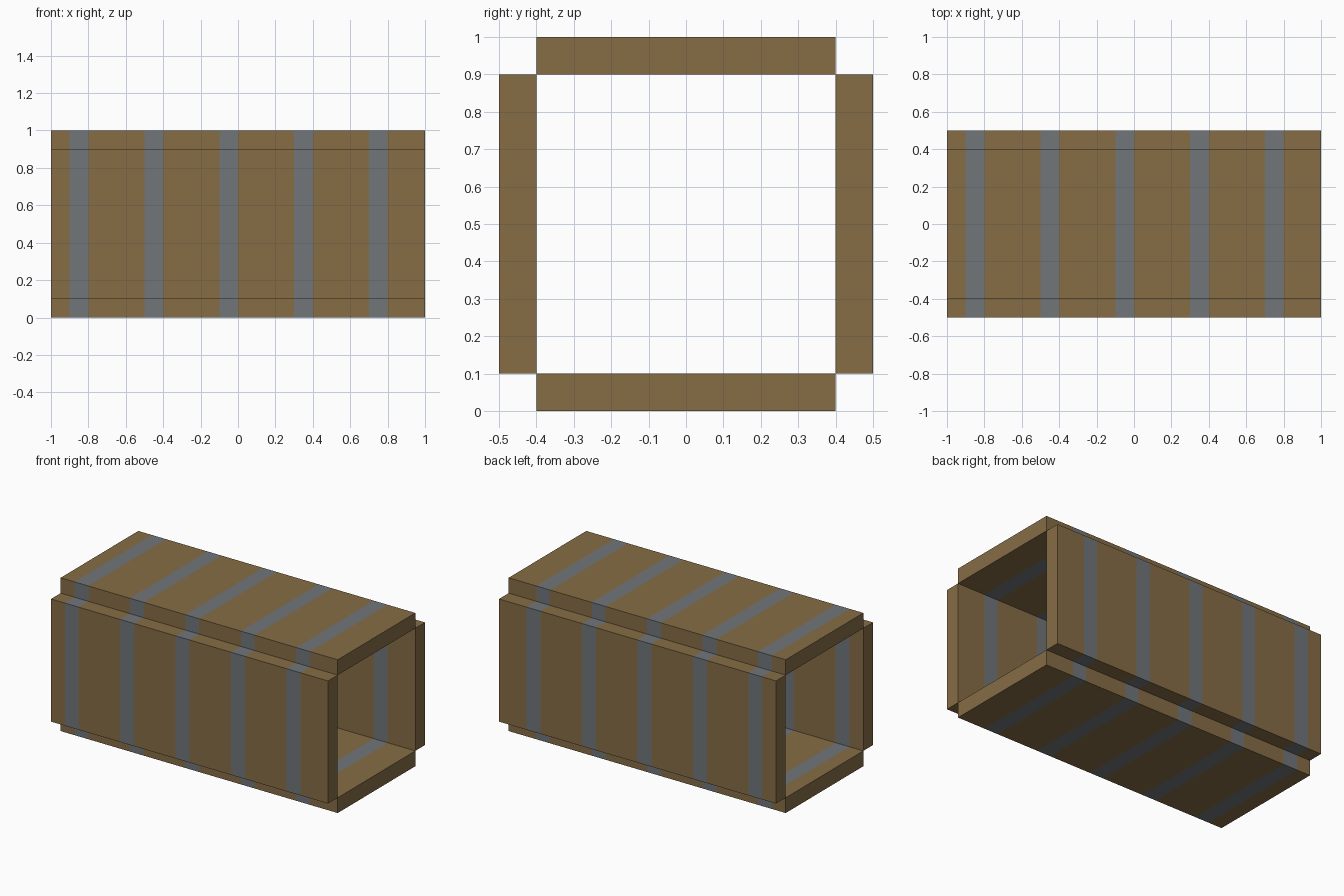
import bpy
import bmesh
from mathutils import Matrix, Vector

cube = bpy.data.objects.get("Cube")
if cube:
    bpy.data.objects.remove(cube, do_unlink=True)


def make_material(name, color):
    mat = bpy.data.materials.new(name)
    mat.use_nodes = True
    mat.diffuse_color = color
    mat.node_tree.nodes["Principled BSDF"].inputs["Base Color"].default_value = color
    return mat


wood = make_material("brown wood", (0.239, 0.153, 0.060, 1))
steel = make_material("grey band", (0.165, 0.181, 0.195, 1))

LENGTH, WIDTH, THICK = 2.0, 0.8, 0.1
BAND = 0.1
band_starts = [-0.9 + 0.4 * i for i in range(5)]


def panel(name, center, size):
    """Box along x, cut crosswise so the grey bands wrap all round it."""
    bm = bmesh.new()
    bmesh.ops.create_cube(bm, size=1, matrix=Matrix.Translation(center)
                          @ Matrix.Diagonal((*size, 1)))
    for start in band_starts:
        for x in (start, start + BAND):
            bmesh.ops.bisect_plane(bm, geom=bm.verts[:] + bm.edges[:] + bm.faces[:],
                                   plane_co=(x, 0, 0), plane_no=(1, 0, 0))
    # Faces inside a band become grey
    for face in bm.faces:
        x = face.calc_center_median().x
        face.material_index = int(any(s < x < s + BAND for s in band_starts))
    mesh = bpy.data.meshes.new(name)
    bm.to_mesh(mesh)
    bm.free()
    mesh.materials.append(wood)
    mesh.materials.append(steel)
    obj = bpy.data.objects.new(name, mesh)
    bpy.context.collection.objects.link(obj)


# Four panels meeting edge to edge around an open square tunnel
offset = (WIDTH + THICK) / 2
for sign, wall, slab in ((-1, "front_wall", "floor"), (1, "back_wall", "roof")):
    panel(wall, Vector((0, sign * offset, 0.5)), (LENGTH, THICK, WIDTH))
    panel(slab, Vector((0, 0, 0.5 + sign * offset)), (LENGTH, WIDTH, THICK))
